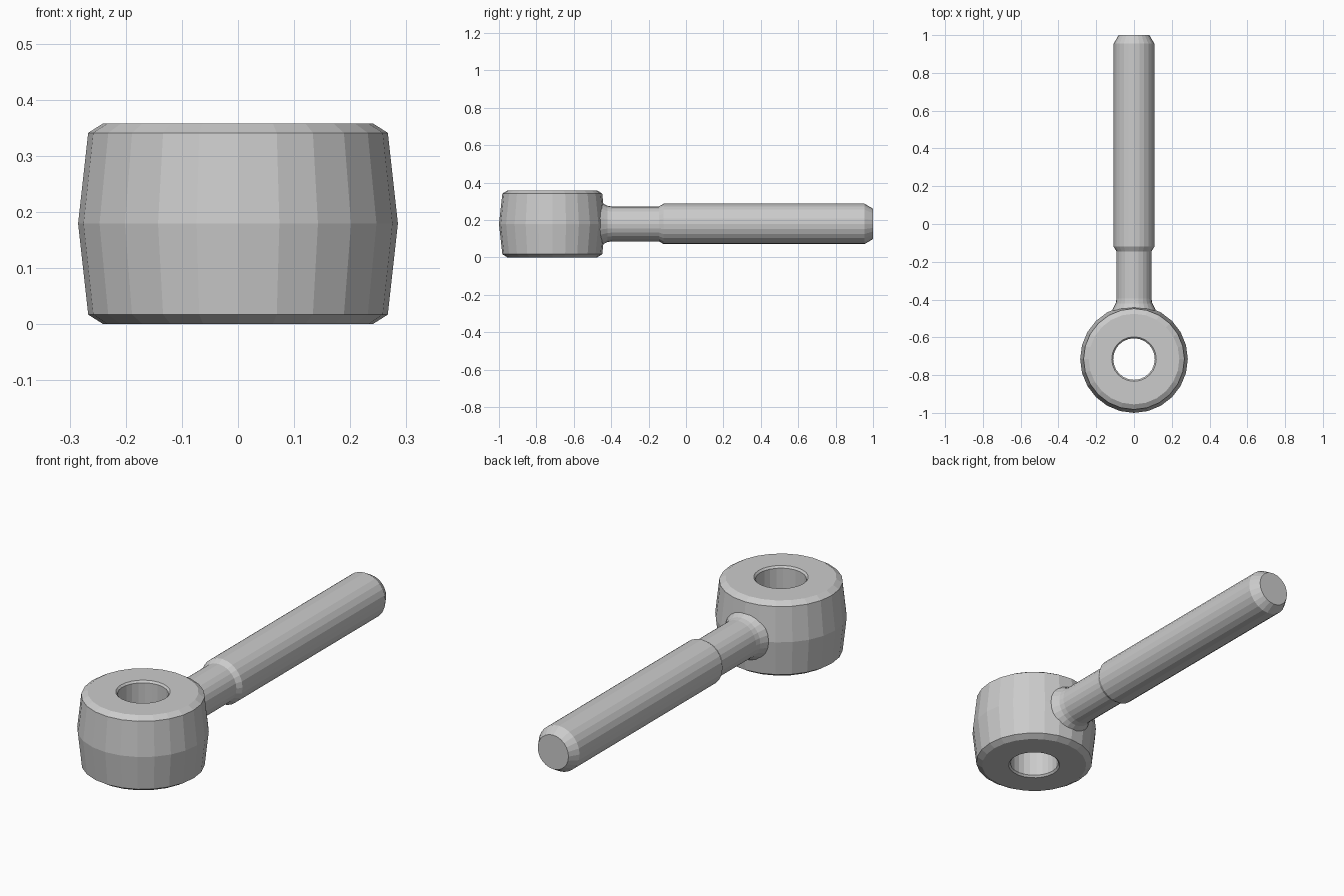
import bpy, bmesh, math
from mathutils import Matrix

if "Cube" in bpy.data.objects:
    bpy.data.objects.remove(bpy.data.objects["Cube"])

SEG = 24
HEAD_Y, MID_Z = -0.715, 0.179


def lathe(name, profile, matrix, closed):
    """Spin (radius, height) points around the local z axis."""
    bm = bmesh.new()
    rings = []
    for r, h in profile:
        rings.append([bm.verts.new((r * math.cos(2 * math.pi * i / SEG),
                                    r * math.sin(2 * math.pi * i / SEG), h))
                      for i in range(SEG)])
    pairs = list(zip(rings, rings[1:]))
    if closed:
        pairs.append((rings[-1], rings[0]))
    else:
        bm.faces.new(rings[0])
        bm.faces.new(rings[-1])
    for a, b in pairs:
        for i in range(SEG):
            j = (i + 1) % SEG
            bm.faces.new((a[i], a[j], b[j], b[i]))
    bm.transform(matrix)
    bmesh.ops.recalc_face_normals(bm, faces=bm.faces)
    mesh = bpy.data.meshes.new(name)
    bm.to_mesh(mesh)
    bm.free()
    obj = bpy.data.objects.new(name, mesh)
    bpy.context.collection.objects.link(obj)
    return obj


# Barrel-shaped eye with chamfered rims and a through hole
half = [(0.110, 0.170), (0.118, 0.179), (0.240, 0.179), (0.267, 0.162)]
eye_profile = half + [(0.285, 0.0)] + [(r, -h) for r, h in reversed(half)]
eye = lathe("eye_bolt", eye_profile,
            Matrix.Translation((0, HEAD_Y, MID_Z)), True)

# Shank: filleted root, slim neck, thicker rod, chamfered tip
shank_profile = [(0.115, -0.56), (0.115, -0.455), (0.105, -0.436),
                 (0.097, -0.420), (0.093, -0.395), (0.093, -0.145),
                 (0.108, -0.120), (0.108, 0.955), (0.081, 1.0)]
shank = lathe("shank", shank_profile,
              Matrix.Translation((0, 0, MID_Z)) @ Matrix.Rotation(-math.pi / 2, 4, 'X'),
              False)

# Fuse both parts into one solid
mod = eye.modifiers.new("fuse", 'BOOLEAN')
mod.operation = 'UNION'
mod.solver = 'EXACT'
mod.object = shank
bpy.context.view_layer.objects.active = eye
eye.select_set(True)
bpy.ops.object.modifier_apply(modifier=mod.name)
bpy.data.objects.remove(shank)
